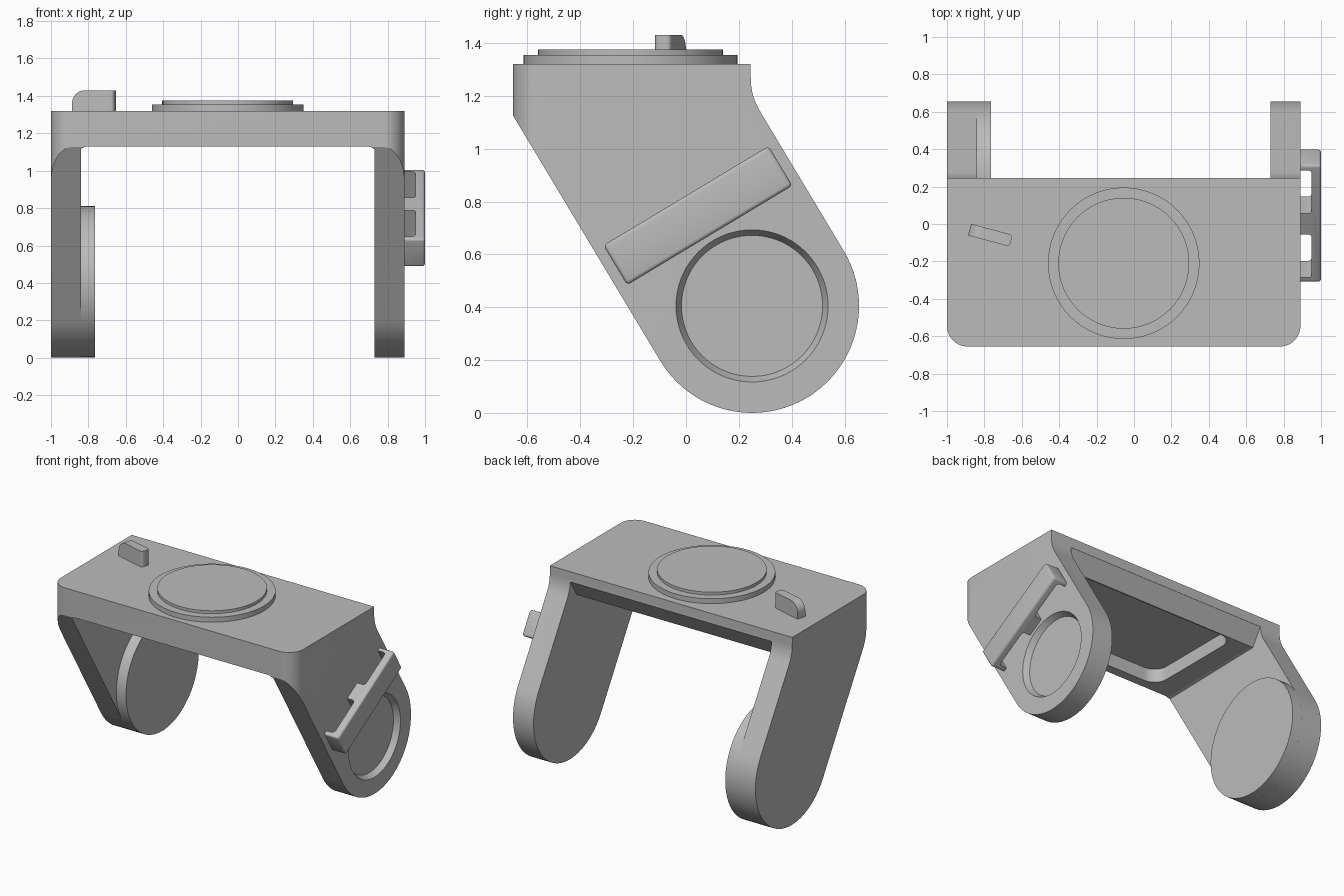
import bpy, bmesh, math
from mathutils import Vector, Matrix

if "Cube" in bpy.data.objects:
    bpy.data.objects.remove(bpy.data.objects["Cube"])

grey = bpy.data.materials.new("light_grey")
grey.diffuse_color = (0.5, 0.5, 0.5, 1)
grey.use_nodes = True
grey.node_tree.nodes["Principled BSDF"].inputs["Base Color"].default_value = grey.diffuse_color


def finish(name, bm):
    bmesh.ops.recalc_face_normals(bm, faces=bm.faces)
    me = bpy.data.meshes.new(name)
    bm.to_mesh(me)
    bm.free()
    me.materials.append(grey)
    ob = bpy.data.objects.new(name, me)
    bpy.context.collection.objects.link(ob)
    return ob


def prism_bm(pts, lo, hi, axis):
    """Extrude a 2D outline along x (pts are y,z), y (x,z) or z (x,y)."""
    place = {'x': lambda p, h: (h, p[0], p[1]),
             'y': lambda p, h: (p[0], h, p[1]),
             'z': lambda p, h: (p[0], p[1], h)}[axis]
    bm = bmesh.new()
    a = [bm.verts.new(place(p, lo)) for p in pts]
    b = [bm.verts.new(place(p, hi)) for p in pts]
    bm.faces.new(a)
    bm.faces.new(b)
    for i in range(len(pts)):
        j = (i + 1) % len(pts)
        bm.faces.new((a[i], a[j], b[j], b[i]))
    bmesh.ops.recalc_face_normals(bm, faces=bm.faces)
    return bm


def prism(name, pts, lo, hi, axis):
    return finish(name, prism_bm(pts, lo, hi, axis))


def arc(cx, cy, r, a0, a1, n=10):
    return [(cx + r * math.cos(math.radians(a0 + (a1 - a0) * i / n)),
             cy + r * math.sin(math.radians(a0 + (a1 - a0) * i / n))) for i in range(n + 1)]


def circle(cx, cy, r, n=72):
    return arc(cx, cy, r, 0, 360, n)[:-1]


def round_rect(x0, x1, y0, y1, r):
    return (arc(x0 + r, y0 + r, r, 180, 270) + arc(x1 - r, y0 + r, r, 270, 360)
            + arc(x1 - r, y1 - r, r, 0, 90) + arc(x0 + r, y1 - r, r, 90, 180))


def boolean(ob, cutter, op='DIFFERENCE'):
    m = ob.modifiers.new("cut", 'BOOLEAN')
    m.operation, m.solver, m.object = op, 'EXACT', cutter
    bpy.context.view_layer.objects.active = ob
    bpy.ops.object.modifier_apply(modifier=m.name)
    bpy.data.objects.remove(cutter)


def smooth(ob):
    bpy.ops.object.select_all(action='DESELECT')
    ob.select_set(True)
    bpy.context.view_layer.objects.active = ob
    bpy.ops.object.shade_smooth_by_angle(angle=math.radians(30))


# Bracket: side outline with slanted arms and round ends
PY, PZ, PR = 0.25, 0.405, 0.405
tilt = math.degrees(math.atan(0.6))
ctrl = [Vector((0.28, 1.142)), Vector((0.245, 1.20)), Vector((0.245, 1.27))]
blend = [tuple(ctrl[0] * (1 - t) ** 2 + ctrl[1] * 2 * t * (1 - t) + ctrl[2] * t * t)
         for t in [i / 8 for i in range(9)]]
side = ([(-0.655, 1.32), (-0.655, 1.126)]
        + arc(PY, PZ, PR, tilt - 180, tilt, 40) + blend + [(0.245, 1.32)])
bracket = prism("bracket", side, -1.0, 0.89, 'x')

# Rounded front corners
foot = (arc(-0.89, -0.545, 0.11, 180, 270) + arc(0.78, -0.545, 0.11, 270, 360)
        + [(0.89, 1.0), (-1.0, 1.0)])
boolean(bracket, prism("footprint", foot, -0.5, 2, 'z'), 'INTERSECT')

# Gap between the arms, slanted under the back edge, with small inner fillets
gap = prism_bm([(-2, -1), (2, -1), (2, 1.25), (0.245, 1.25), (0.173, 1.13), (-2, 1.13)],
               -0.84, 0.73, 'x')
edges = [e for e in gap.edges
         if all(abs(v.co.z - 1.13) < 1e-4 for v in e.verts)
         and abs(e.verts[0].co.x - e.verts[1].co.x) < 1e-4]
bmesh.ops.bevel(gap, geom=edges, offset=0.04, segments=6, profile=0.5, affect='EDGES')
boolean(bracket, finish("gap", gap))

# Pocket in the underside of the top plate
boolean(bracket, prism("pocket", round_rect(-0.68, 0.57, -0.59, 0.165, 0.1), 1.0, 1.225, 'z'))

# Round recess with sloped wall in the right arm
cone = bmesh.new()
bmesh.ops.create_cone(cone, cap_ends=True, segments=72, radius1=0.267, radius2=0.309, depth=0.08,
                      matrix=Matrix.Translation((0.89, PY, PZ)) @ Matrix.Rotation(math.pi / 2, 4, 'Y'))
boolean(bracket, finish("recess", cone))
smooth(bracket)

# Pivot disc on the inside of the left arm
smooth(prism("pivot_disc", circle(PY, PZ, PR, 80), -0.845, -0.765, 'x'))

# Two-step round cap on top
smooth(prism("cap_base", circle(-0.055, -0.21, 0.405), 1.315, 1.355, 'z'))
smooth(prism("cap_top", circle(-0.055, -0.21, 0.35), 1.35, 1.375, 'z'))

# Small lever with one rounded upper corner
lever_bm = prism_bm([(-0.115, -0.005), (0.115, -0.005), (0.115, 0.11)]
                    + arc(-0.045, 0.04, 0.07, 90, 180), -0.032, 0.032, 'y')
ends = [e for e in lever_bm.edges if all(v.co.x > 0.11 for v in e.verts)
        and abs(e.verts[0].co.y - e.verts[1].co.y) < 1e-4]
bmesh.ops.bevel(lever_bm, geom=ends, offset=0.018, segments=4, profile=0.5, affect='EDGES')
lever = finish("lever", lever_bm)
lever.matrix_world = Matrix.Translation((-0.768, -0.06, 1.32)) @ Matrix.Rotation(math.radians(-15), 4, 'Z')
smooth(lever)

# Strap loop on the right arm: outer bar on two end legs and a middle leg
H = 0.365
loop_pts = ([(-H, -0.005), (-H, 0.11), (H, 0.11), (H, -0.005), (H - 0.03, -0.005)]
            + arc(H - 0.05, 0.04, 0.02, 0, 90, 4)
            + arc(0.085, 0.04, 0.02, 90, 180, 4) + [(0.065, -0.005), (-0.065, -0.005)]
            + arc(-0.085, 0.04, 0.02, 0, 90, 4)
            + arc(-H + 0.05, 0.04, 0.02, 90, 180, 4) + [(-H + 0.03, -0.005)])
loop_bm = prism_bm(loop_pts, -0.0875, 0.0875, 'y')
rim = [e for e in loop_bm.edges
       if all(v.co.z > 0.1 or (abs(v.co.x) > H - 0.001) for v in e.verts)]
bmesh.ops.bevel(loop_bm, geom=rim, offset=0.015, segments=4, profile=0.5, affect='EDGES')
loop = finish("strap_loop", loop_bm)
# Local x runs up the slope, local z points outward
along = Vector((0, 0.857, 0.515))
out = Vector((1, 0, 0))
across = out.cross(along)
rot = Matrix((along, across, out)).transposed().to_4x4()
loop.matrix_world = Matrix.Translation((0.89, 0.045, 0.747)) @ rot
smooth(loop)
